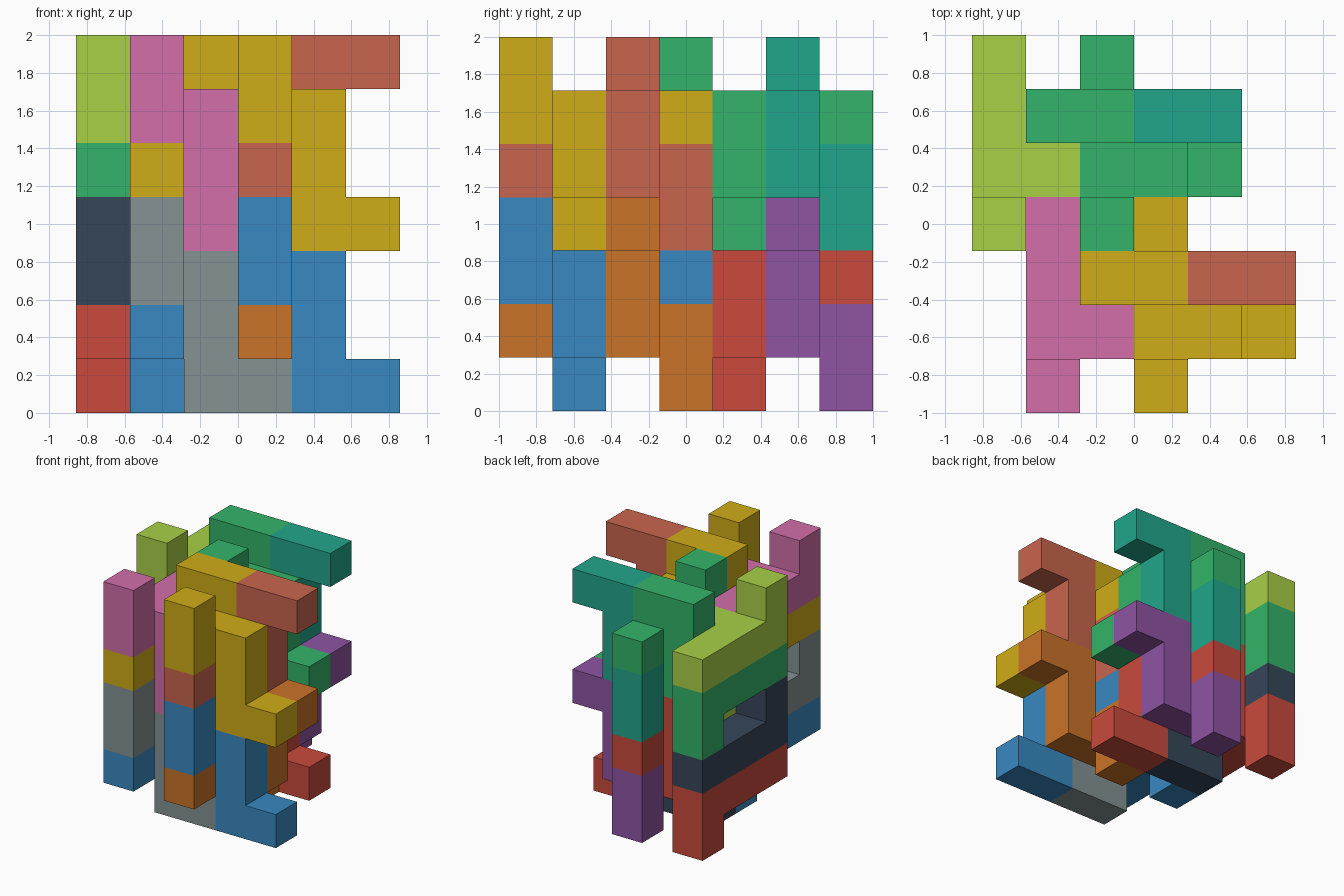
import bpy, bmesh
from mathutils import Vector

if "Cube" in bpy.data.objects:
    bpy.data.objects.remove(bpy.data.objects["Cube"])

U = 2 / 7                                   # edge of one cube cell
OFFSET = Vector((-3 * U, -1, 0))            # corner of the 6 x 7 x 7 cell grid

# Two hook shapes as cells: a bar along y, an end turned in z, and a side hook
HOOK_DOWN = [(0, 0, 2), (0, 0, 3), (0, 1, 2), (0, 2, 2), (0, 3, 2),
             (1, 1, 0), (1, 1, 1), (1, 1, 2), (2, 1, 0)]
# The same hook turned half round the x axis
HOOK_UP = [(x, 3 - y, 3 - z) for x, y, z in HOOK_DOWN]


def shifted(cells, at):
    return {tuple(c + o for c, o in zip(cell, at)) for cell in cells}


def material(name, rgb):
    mat = bpy.data.materials.new(name)
    lin = [(c / 255 / 12.92 if c < 11 else ((c / 255 + 0.055) / 1.055) ** 2.4) for c in rgb]
    mat.diffuse_color = (*lin, 1)
    mat.use_nodes = True
    mat.node_tree.nodes["Principled BSDF"].inputs["Base Color"].default_value = mat.diffuse_color
    return mat


def build_piece(name, cells, rgb):
    """Outer skin of a set of cube cells, with flat areas merged."""
    bm = bmesh.new()
    verts = {}

    def vert(p):
        if p not in verts:
            verts[p] = bm.verts.new(Vector(p) * U + OFFSET)
        return verts[p]

    for cell in sorted(cells):
        for axis in range(3):
            for side in (0, 1):
                near = list(cell)
                near[axis] += 2 * side - 1
                if tuple(near) in cells:
                    continue
                corners = []
                for a, b in ((0, 0), (1, 0), (1, 1), (0, 1)):
                    p = list(cell)
                    p[axis] += side
                    p[(axis + 1) % 3] += a
                    p[(axis + 2) % 3] += b
                    corners.append(vert(tuple(p)))
                bm.faces.new(corners if side else corners[::-1])
    bmesh.ops.dissolve_limit(bm, angle_limit=0.01, verts=bm.verts[:], edges=bm.edges[:])
    bmesh.ops.recalc_face_normals(bm, faces=bm.faces[:])
    mesh = bpy.data.meshes.new(name)
    bm.to_mesh(mesh)
    bm.free()
    mesh.materials.append(material(name + "_paint", rgb))
    bpy.context.collection.objects.link(bpy.data.objects.new(name, mesh))


# Each group: start cell of its right-hand hooks, then the colours of
# the left single hook, the middle double hook and the right single hook
GROUPS = [
    ((3, 0, 0), ("grey", (133, 146, 146)), ("blue", (56, 137, 193)), ("orange", (202, 115, 40))),
    ((3, 0, 3), ("pink", (210, 110, 170)), ("yellow", (207, 172, 24)), ("salmon", (201, 101, 77))),
    ((2, 3, 0), ("navy", (54, 70, 90)), ("red", (202, 74, 60)), ("purple", (142, 84, 162))),
    ((2, 3, 3), ("lime", (168, 208, 70)), ("green", (52, 180, 106)), ("teal", (34, 166, 139))),
]

for start, left, middle, right in GROUPS:
    left_start = (start[0] - 2, start[1], start[2])
    build_piece(left[0] + "_left_hook", shifted(HOOK_DOWN, left_start), left[1])
    build_piece(middle[0] + "_double_hook",
                shifted(HOOK_DOWN, start) | shifted(HOOK_UP, left_start), middle[1])
    build_piece(right[0] + "_right_hook", shifted(HOOK_UP, start), right[1])
